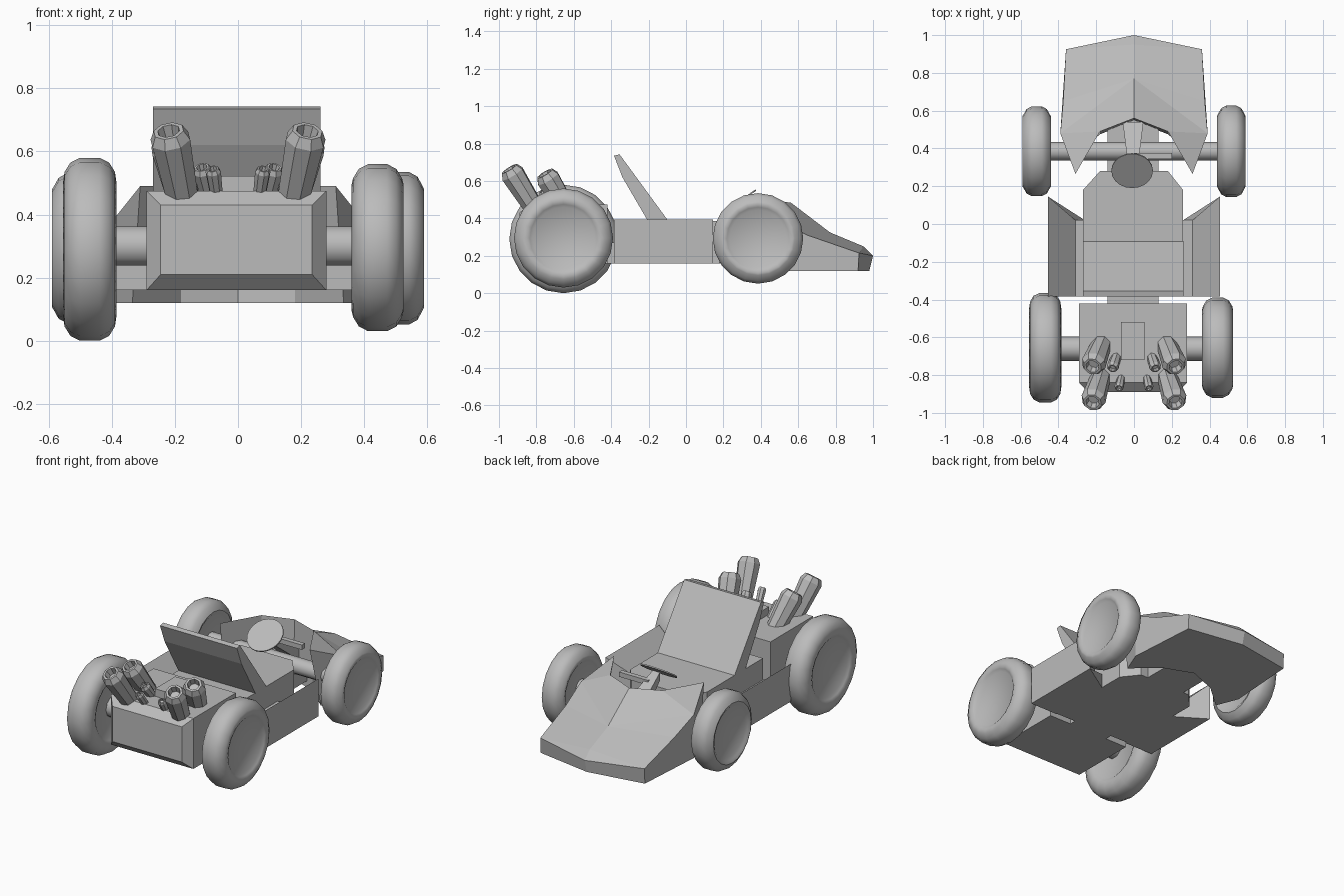
import bpy
import bmesh
import math
from mathutils import Vector

if "Cube" in bpy.data.objects:
    bpy.data.objects.remove(bpy.data.objects["Cube"])

GREY = (0.5, 0.5, 0.5, 1)
grey = bpy.data.materials.new("plain_grey")
grey.use_nodes = True
grey.diffuse_color = GREY
grey.node_tree.nodes["Principled BSDF"].inputs["Base Color"].default_value = GREY


def make(name, verts, faces, smooth=0):
    """Mesh object with outward normals; smooth is an angle in degrees."""
    bm = bmesh.new()
    vs = [bm.verts.new(v) for v in verts]
    for f in faces:
        bm.faces.new([vs[i] for i in f])
    bmesh.ops.recalc_face_normals(bm, faces=bm.faces)
    mesh = bpy.data.meshes.new(name)
    bm.to_mesh(mesh)
    bm.free()
    mesh.materials.append(grey)
    ob = bpy.data.objects.new(name, mesh)
    bpy.context.collection.objects.link(ob)
    if smooth:
        bpy.ops.object.select_all(action="DESELECT")
        ob.select_set(True)
        bpy.context.view_layer.objects.active = ob
        bpy.ops.object.shade_smooth_by_angle(angle=math.radians(smooth))
    return ob


def loft(name, rings, smooth=0):
    """Skin a list of equal rings and cap both ends."""
    n = len(rings[0])
    verts = [p for ring in rings for p in ring]
    faces = [(k * n + i, k * n + (i + 1) % n, (k + 1) * n + (i + 1) % n, (k + 1) * n + i)
             for k in range(len(rings) - 1) for i in range(n)]
    faces += [range(n), range(len(verts) - n, len(verts))]
    return make(name, verts, faces, smooth)


def lathe(name, profile, base, direction, sides, smooth=0):
    """Spin (radius, height) points around an axis."""
    turn = Vector(direction).to_track_quat("Z", "Y")
    rings = []
    for r, h in profile:
        angles = [math.tau * i / sides for i in range(sides)]
        rings.append([Vector(base) + turn @ Vector((r * math.cos(a), r * math.sin(a), h))
                      for a in angles])
    return loft(name, rings, smooth)


def rect_xz(x0, x1, z0, z1, y):
    return [(x0, y, z0), (x1, y, z0), (x1, y, z1), (x0, y, z1)]


def box(name, x0, x1, y0, y1, z0, z1):
    return loft(name, [rect_xz(x0, x1, z0, z1, y) for y in (y0, y1)])


def mirror(ob):
    ob.modifiers.new("mirror", "MIRROR").use_clip = True


# Wheels: rounded tyre with a recessed flat hub on each side
def wheel(name, x0, x1, y, z, radius, hub):
    w = x1 - x0
    half = [(hub, 0.12), (hub + 0.015, 0.05), (hub + 0.035, 0), (radius - 0.045, 0.03),
            (radius - 0.015, 0.14), (radius, 0.32)]
    profile = [(r, t * w) for r, t in half]
    profile += [(r, (1 - t) * w) for r, t in reversed(half)]
    lathe(name, profile, (x0, y, z), (1, 0, 0), 20, 50)


wheel("rear_left_wheel", 0.36, 0.525, -0.655, 0.295, 0.265, 0.165)
wheel("rear_right_wheel", -0.555, -0.385, -0.655, 0.29, 0.29, 0.175)
wheel("front_left_wheel", 0.44, 0.59, 0.385, 0.293, 0.242, 0.152)
wheel("front_right_wheel", -0.59, -0.44, 0.385, 0.293, 0.238, 0.152)

# Axles
for name, y, r in (("rear_axle", -0.66, 0.065), ("front_axle", 0.385, 0.05)):
    lathe(name, [(r, 0), (r, 0.92)], (-0.46, y, 0.3), (1, 0, 0), 10, 40)

# Central spine and cockpit floor block
box("spine", -0.14, 0.13, -0.5, 0.56, 0.16, 0.27)
floor = [(-0.27, -0.375), (0.26, -0.38), (0.26, 0.18), (0.18, 0.28), (-0.18, 0.28), (-0.27, 0.18)]
loft("cockpit_floor", [[(x, y, z) for x, y in floor] for z in (0.16, 0.385)])

# Reclined seat back
seat = [(-0.09, 0.38), (-0.355, 0.742), (-0.385, 0.735), (-0.34, 0.62), (-0.2, 0.38)]
loft("seat_back", [[(x, y, z) for y, z in seat] for x in (-0.27, 0.262)])

# Side pods: outer wall with a panel sloping down toward the cockpit
pod = [(0.455, 0.395, 0.145), (0.455, 0.16, 0.145), (0.26, 0.16, 0.02),
       (0.26, 0.25, 0.02), (0.31, 0.25, 0.02)]
for side, name in ((1, "left_pod"), (-1, "right_pod")):
    loft(name, [[(side * x, y, z) for x, z, y in pod],
                [(side * x, -0.385, z) for x, z, y in pod]])

# Engine with a bevelled rear plate and an intake on top
loft("engine", [rect_xz(-0.29, 0.28, 0.16, 0.475, -0.42),
                rect_xz(-0.29, 0.28, 0.16, 0.475, -0.84),
                rect_xz(-0.245, 0.235, 0.21, 0.43, -0.89)])
box("intake", -0.07, 0.055, -0.72, -0.52, 0.46, 0.522)


# Exhaust pipes: flared, with chamfered hollow mouths
def pipe(name, base, top, r):
    axis = Vector(top) - Vector(base)
    length = axis.length
    profile = [(r * 0.78, 0), (r, length - r * 0.5), (r * 0.75, length),
               (r * 0.55, length), (r * 0.45, length - r * 0.6)]
    lathe(name, profile, base, axis, 8)


for side, label in ((1, "left"), (-1, "right")):
    pipe(label + "_rear_pipe", (side * 0.17, -0.79, 0.42), (side * 0.22, -0.945, 0.665), 0.066)
    pipe(label + "_front_pipe", (side * 0.165, -0.62, 0.42), (side * 0.22, -0.755, 0.64), 0.066)
    pipe(label + "_front_small_pipe", (side * 0.09, -0.69, 0.44), (side * 0.115, -0.765, 0.55), 0.032)
    pipe(label + "_rear_small_pipe", (side * 0.065, -0.8, 0.44), (side * 0.08, -0.87, 0.545), 0.025)

# Wedge nose with a notched rear edge, built as one half and mirrored
nose = [
    (0, 0.98, 0.12), (0, 1.0, 0.2), (0, 0.95, 0.25), (0, 0.77, 0.325), (0, 0.56, 0.485),
    (0, 0.545, 0.12), (0.36, 0.92, 0.12), (0.36, 0.925, 0.215), (0.375, 0.65, 0.31),
    (0.39, 0.48, 0.39), (0.31, 0.265, 0.49), (0.18, 0.49, 0.49),
    (0.39, 0.48, 0.12), (0.335, 0.34, 0.12), (0.18, 0.475, 0.12)]
nose_faces = [
    (0, 6, 7, 1), (1, 7, 2), (2, 7, 8, 3), (3, 8, 9), (3, 9, 11, 4), (9, 10, 11),
    (6, 12, 9, 8, 7), (12, 13, 10, 9), (13, 14, 11, 10), (14, 5, 4, 11),
    (0, 5, 14, 12, 6), (12, 14, 13)]
mirror(make("nose", nose, nose_faces))

# Steering wheel, column and side lever
tilt = Vector((0, -0.57, 0.82))
lathe("steering_wheel", [(0.11, 0), (0.11, 0.008)], (-0.01, 0.285, 0.485), tilt, 20, 30)
loft("steering_column", [rect_xz(-0.03, 0.02, 0.44, 0.49, 0.3),
                         rect_xz(-0.06, 0.05, 0.25, 0.36, 0.54)])
box("lever", 0.0, 0.2, 0.345, 0.375, 0.43, 0.46)
